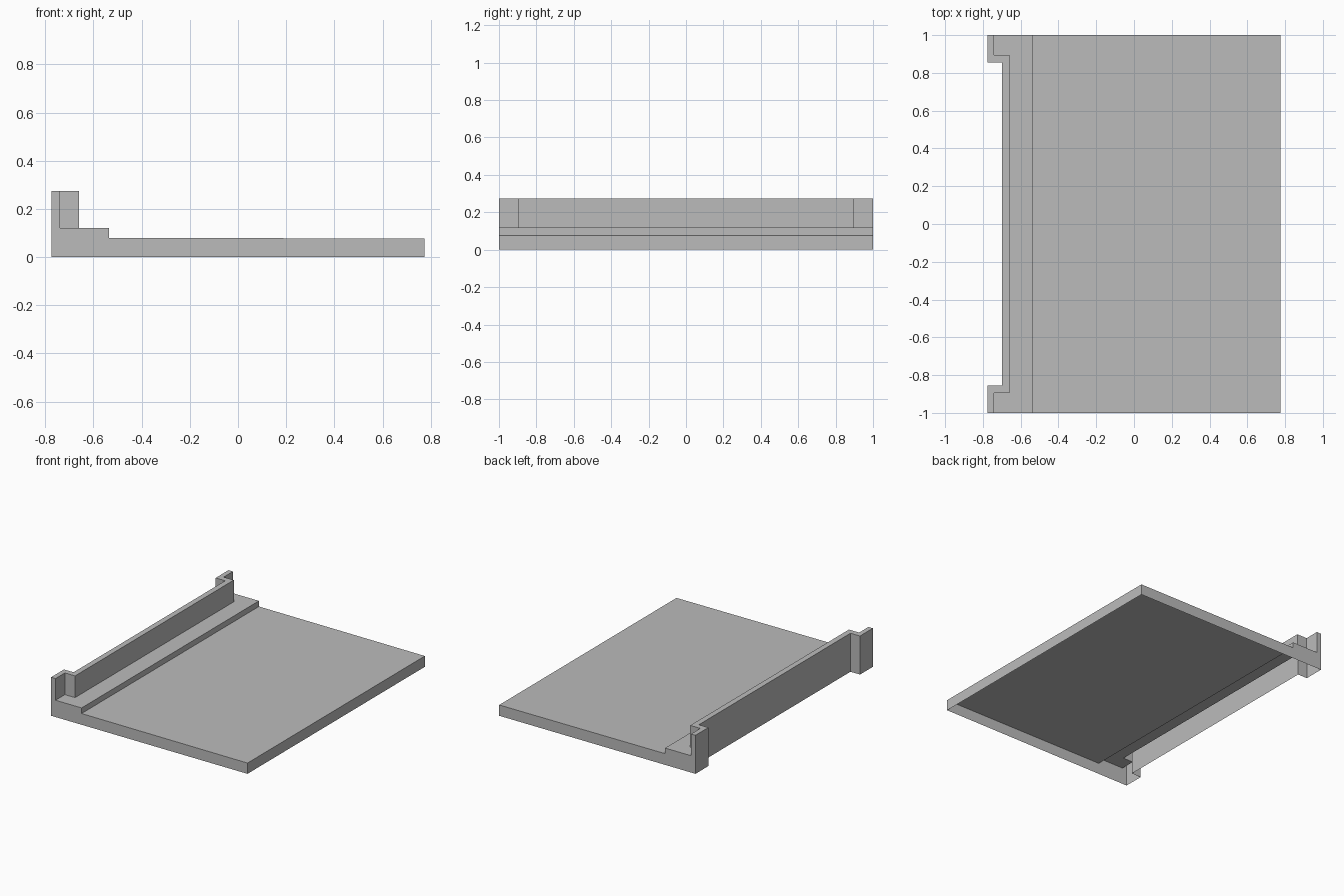
import bpy, bmesh

if "Cube" in bpy.data.objects:
    bpy.data.objects.remove(bpy.data.objects["Cube"])

grey = bpy.data.materials.new("plain_grey")
grey.diffuse_color = (0.5, 0.5, 0.5, 1)
grey.use_nodes = True
grey.node_tree.nodes["Principled BSDF"].inputs["Base Color"].default_value = grey.diffuse_color

X0, X1, STEP = -0.775, 0.775, -0.535
SLAB, EDGE, LEDGE, TOP = 0.08, 0.077, 0.12, 0.275


def mirrored(half):
    """Complete a plan path that starts at y = -1 with its mirror in y."""
    return half + [(x, -y) for x, y in reversed(half)]


outer = mirrored([(X0, -1), (X0, -0.855), (-0.70, -0.855)])
inner = mirrored([(-0.74, -1), (-0.74, -0.895), (-0.66, -0.895)])


def face(bm, pts):
    bm.faces.new([bm.verts.new(p) for p in pts])


def curtain(bm, path, z0, z1):
    """Upright faces along a plan path, facing to the right of travel."""
    for (ax, ay), (bx, by) in zip(path, path[1:]):
        face(bm, [(ax, ay, z0), (bx, by, z0), (bx, by, z1), (ax, ay, z1)])


def finish(bm, name):
    bmesh.ops.remove_doubles(bm, verts=bm.verts, dist=1e-5)
    me = bpy.data.meshes.new(name)
    bm.to_mesh(me)
    bm.free()
    me.materials.append(grey)
    bpy.context.collection.objects.link(bpy.data.objects.new(name, me))


# back wall: hollow, open underneath, with hooked ends
bm = bmesh.new()
curtain(bm, outer[::-1], 0, TOP)
curtain(bm, inner, LEDGE, TOP)
for i in range(len(outer) - 1):
    face(bm, [(*p, TOP) for p in (outer[i], inner[i], inner[i + 1], outer[i + 1])])
finish(bm, "back_wall")

# raised ledge in front of the wall, and its step
bm = bmesh.new()
face(bm, [(*p, LEDGE) for p in [(STEP, -1), (STEP, 1)] + inner[::-1]])
curtain(bm, [(STEP, -1), (STEP, 1)], SLAB, LEDGE)
finish(bm, "ledge")

# main panel with its free edge
bm = bmesh.new()
face(bm, [(STEP, -1, SLAB), (X1, -1, EDGE), (X1, 1, EDGE), (STEP, 1, SLAB)])
curtain(bm, [(X1, -1), (X1, 1)], 0, EDGE)
finish(bm, "panel")

# stepped end plates
profile = [(X0, 0), (X1, 0), (X1, EDGE), (STEP, SLAB), (STEP, LEDGE),
           (-0.74, LEDGE), (-0.74, TOP), (X0, TOP)]
for name, y, pts in (("front_end", -1, profile), ("back_end", 1, profile[::-1])):
    bm = bmesh.new()
    face(bm, [(x, y, z) for x, z in pts])
    finish(bm, name)
